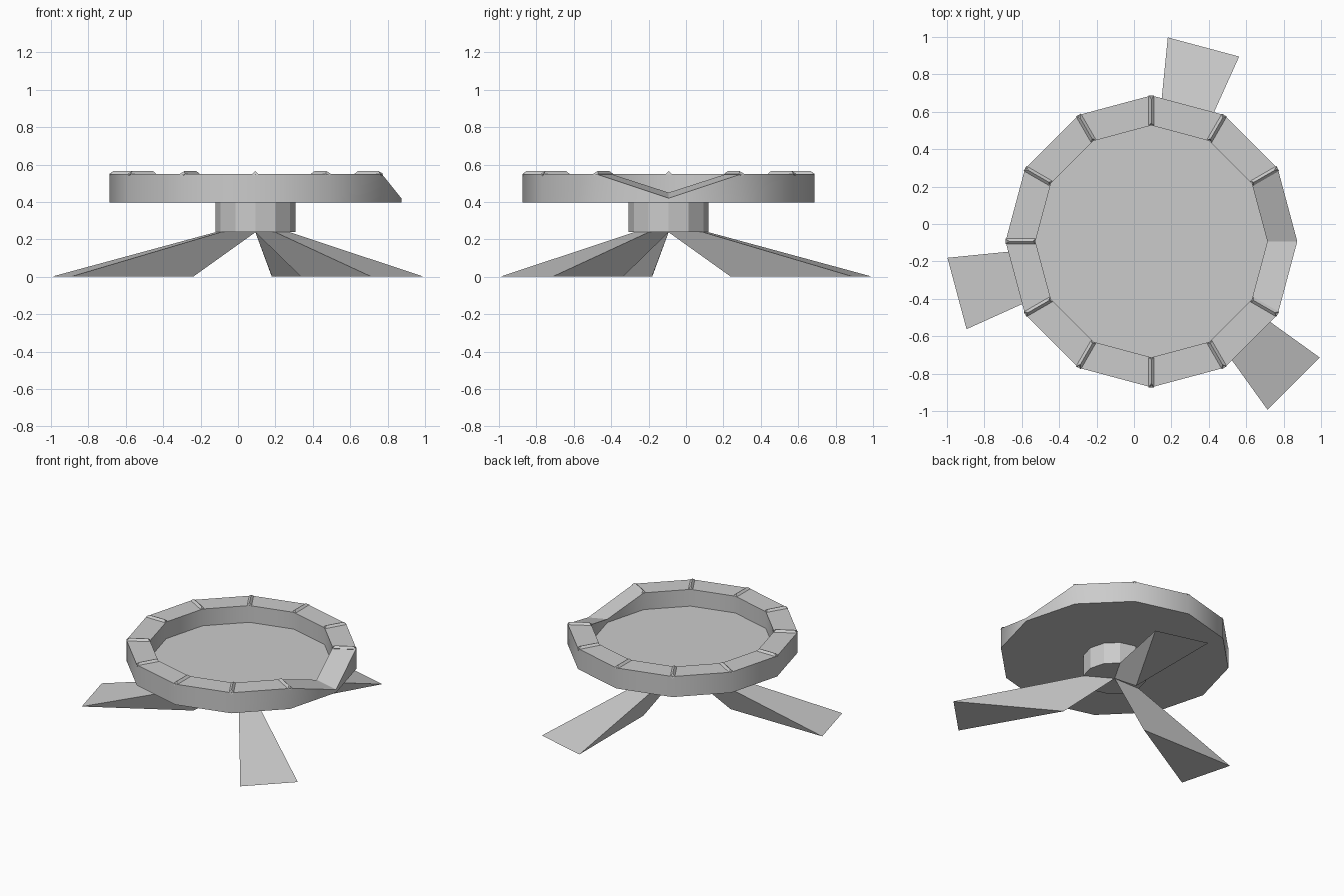
import bpy, bmesh
from math import radians, cos, sin
from mathutils import Vector

cube = bpy.data.objects.get("Cube")
if cube:
    bpy.data.objects.remove(cube, do_unlink=True)

SIDES = 12
CENTRE = Vector((0.093, -0.093, 0))

grey = bpy.data.materials.new("plain_grey")
grey.use_nodes = True
grey.diffuse_color = (0.6, 0.6, 0.6, 1)
grey.node_tree.nodes["Principled BSDF"].inputs["Base Color"].default_value = (0.6, 0.6, 0.6, 1)


def polar(radius, angle, z):
    a = radians(angle)
    return Vector((radius * cos(a), radius * sin(a), z))


def ring(bm, radius, z):
    return [bm.verts.new(polar(radius, 360 / SIDES * i, z)) for i in range(SIDES)]


def bridge(bm, a, b):
    n = len(a)
    return [bm.faces.new((a[i], a[(i + 1) % n], b[(i + 1) % n], b[i])) for i in range(n)]


def finish(bm, name):
    bmesh.ops.recalc_face_normals(bm, faces=bm.faces)
    mesh = bpy.data.meshes.new(name)
    bm.to_mesh(mesh)
    bm.free()
    mesh.materials.append(grey)
    obj = bpy.data.objects.new(name, mesh)
    obj.location = CENTRE
    bpy.context.collection.objects.link(obj)
    return obj


def prism(name, first, second):
    bm = bmesh.new()
    a = [bm.verts.new(p) for p in first]
    b = [bm.verts.new(p) for p in second]
    bridge(bm, a, b)
    bm.faces.new(a)
    bm.faces.new(b)
    return finish(bm, name)


# Shallow tray with a raised rim and a pouring notch on the +x corner
bm = bmesh.new()
base = ring(bm, 0.78, 0.397)
outer = ring(bm, 0.78, 0.55)
inner = ring(bm, 0.62, 0.55)
floor = ring(bm, 0.62, 0.425)
outer[0].co.z = 0.42
inner[0].co.z = 0.45
walls = bridge(bm, base, outer) + bridge(bm, inner, floor)
bridge(bm, outer, inner)
bm.faces.new(base)
bm.faces.new(floor)
for face in walls:
    face.smooth = True
finish(bm, "tray")

# Column under the tray
column = [[polar(0.214, 360 / SIDES * i, z) for i in range(SIDES)] for z in (0.238, 0.4)]
prism("column", *column)

# Diamond-section ribs on every rim corner except the notch
for i in range(1, SIDES):
    angle = 360 / SIDES * i
    side = polar(0.015, angle + 90, 0)
    ends = []
    for radius, inset in ((0.62, 0.012), (0.78, -0.02)):
        ends.append([polar(radius + inset, angle, 0.565),
                     polar(radius, angle, 0.55) + side,
                     polar(radius, angle, 0.536),
                     polar(radius, angle, 0.55) - side])
    prism(f"rim_rib_{i}", *ends)

# Three splayed legs, each from one wedge of the column's underside to the ground
for i, angle in enumerate((75, 195, 315), 1):
    top = [Vector((0, 0, 0.238))] + [polar(0.214, angle + s, 0.238) for s in (-15, 15)]
    foot = [polar(0.345, angle, 0)] + [polar(1.094, angle + s, 0) for s in (-10.4, 10.4)]
    prism(f"leg_{i}", top, foot)
